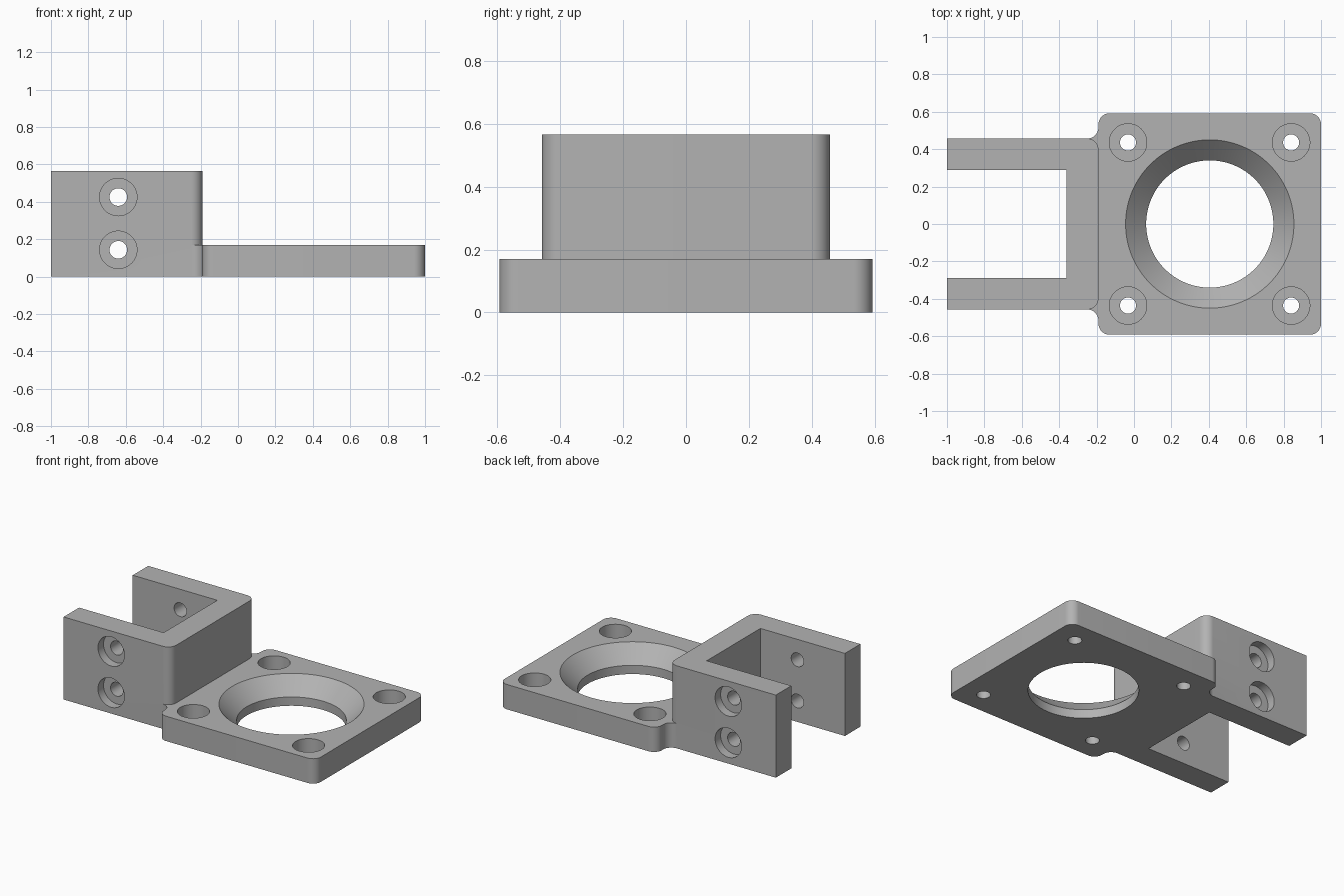
import bpy, bmesh, math
from mathutils import Matrix

if "Cube" in bpy.data.objects:
    bpy.data.objects.remove(bpy.data.objects["Cube"])

def arc(cx, cy, r, a0, a1, n=12):
    return [(cx + r * math.cos(math.radians(a0 + (a1 - a0) * i / n)),
             cy + r * math.sin(math.radians(a0 + (a1 - a0) * i / n))) for i in range(n + 1)]

def to_object(name, bm):
    bmesh.ops.recalc_face_normals(bm, faces=bm.faces)
    mesh = bpy.data.meshes.new(name)
    bm.to_mesh(mesh)
    bm.free()
    obj = bpy.data.objects.new(name, mesh)
    bpy.context.collection.objects.link(obj)
    return obj

def mirrored_prism(name, half, height):
    """Extrude an outline given by its y > 0 half, mirrored across y = 0."""
    pts = half + [(x, -y) for x, y in reversed(half)]
    bm = bmesh.new()
    face = bm.faces.new([bm.verts.new((x, y, 0)) for x, y in pts])
    top = bmesh.ops.extrude_face_region(bm, geom=[face])["geom"]
    bmesh.ops.translate(bm, vec=(0, 0, height),
                        verts=[v for v in top if isinstance(v, bmesh.types.BMVert)])
    return to_object(name, bm)

def lathe(name, profile, matrix, n=64):
    """Closed solid of revolution from (radius, height) pairs."""
    bm = bmesh.new()
    rings = [[bm.verts.new((r * math.cos(math.tau * i / n), r * math.sin(math.tau * i / n), z))
              for i in range(n)] for r, z in profile]
    for a, b in zip(rings, rings[1:]):
        for i in range(n):
            j = (i + 1) % n
            bm.faces.new((a[i], a[j], b[j], b[i]))
    bm.faces.new(rings[0])
    bm.faces.new(rings[-1])
    bm.transform(matrix)
    return to_object(name, bm)

def boolean(target, other, operation):
    mod = target.modifiers.new(operation.lower(), 'BOOLEAN')
    mod.operation, mod.solver, mod.object = operation, 'EXACT', other
    bpy.context.view_layer.objects.active = target
    bpy.ops.object.modifier_apply(modifier=mod.name)
    bpy.data.objects.remove(other)

PLATE_H, R = 0.17, 0.06
HX, HY, BY = 1.0, 0.592, 0.457      # plate right edge, plate half width, bracket half width
JX = -0.19                          # joint between plate and bracket

# Flat plate with rounded corners and concave fillets into the bracket
plate_half = ([(-0.25, BY)] + arc(JX - R, BY + R, R, -90, 0)[1:]
              + arc(JX + R, HY - R, R, 180, 90) + arc(HX - R, HY - R, R, 90, 0))
body = mirrored_prism("mounting_bracket", plate_half, PLATE_H)

# U-shaped clamp with two arms
clamp_half = [(-0.36, 0.29), (-1.0, 0.29), (-1.0, BY)] + arc(JX - R, BY - R, R, 90, 0)
boolean(body, mirrored_prism("clamp", clamp_half, 0.565), 'UNION')

# Large countersunk opening
boolean(body, lathe("opening_cutter", [(0.34, -0.1), (0.34, 0.06), (0.45, PLATE_H), (0.45, 0.3)],
                    Matrix.Translation((0.405, 0, 0)), 128), 'DIFFERENCE')

# Counterbored screw holes in the plate corners
for x in (-0.032, 0.84):
    for y in (-0.436, 0.436):
        boolean(body, lathe("plate_hole_cutter", [(0.043, -0.1), (0.043, 0.06), (0.1, 0.06), (0.1, 0.3)],
                            Matrix.Translation((x, y, 0))), 'DIFFERENCE')

# Counterbored screw holes through both arms
for side in (-1, 1):
    for z in (0.143, 0.425):
        m = Matrix.Translation((-0.64, side * BY, z)) @ Matrix.Rotation(-side * math.pi / 2, 4, 'X')
        boolean(body, lathe("arm_hole_cutter", [(0.047, -0.25), (0.047, -0.06), (0.1, -0.06), (0.1, 0.1)], m),
                'DIFFERENCE')

# Single grey material, smooth curved faces
grey = bpy.data.materials.new("plain grey")
grey.diffuse_color = (0.45, 0.45, 0.45, 1)
grey.use_nodes = True
grey.node_tree.nodes["Principled BSDF"].inputs["Base Color"].default_value = grey.diffuse_color
body.data.materials.clear()
body.data.materials.append(grey)
for p in body.data.polygons:
    p.material_index = 0
bpy.ops.object.select_all(action='DESELECT')
body.select_set(True)
bpy.context.view_layer.objects.active = body
bpy.ops.object.shade_smooth_by_angle(angle=math.radians(30))
